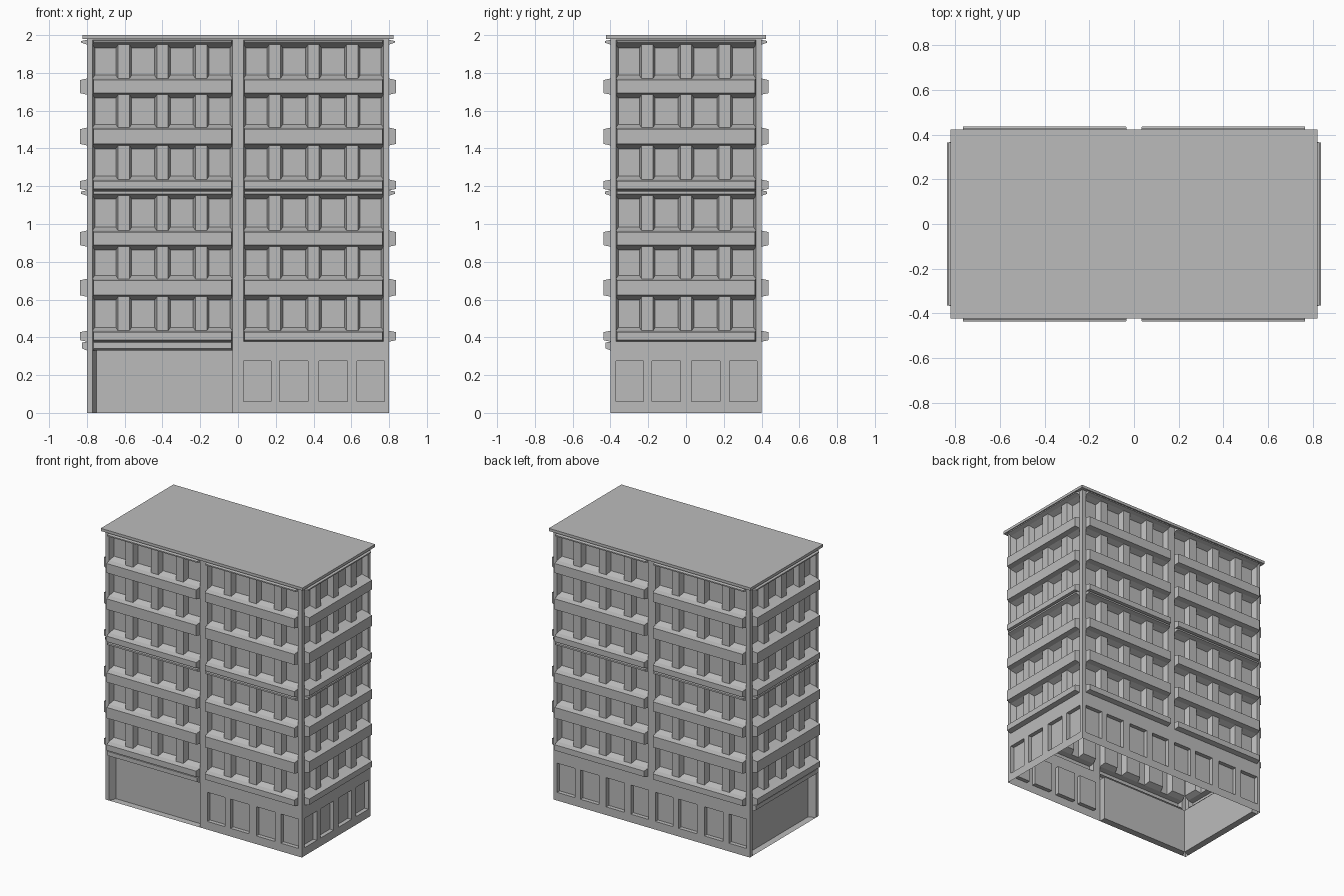
import bpy, bmesh
from mathutils import Vector

cube = bpy.data.objects.get("Cube")
if cube:
    bpy.data.objects.remove(cube, do_unlink=True)

# One plain grey for the whole building
grey = bpy.data.materials.new("concrete_grey")
grey.use_nodes = True
colour = (0.5, 0.5, 0.5, 1)
grey.diffuse_color = colour
grey.node_tree.nodes["Principled BSDF"].inputs["Base Color"].default_value = colour

WALL_TOP = 1.98
BAY = 0.4                                    # half width of one facade bay
FULL = [(-0.37, 0.37)]                       # span of balconies and cornices
CELLS = [(-0.37, -0.235), (-0.175, -0.03), (0.03, 0.175), (0.235, 0.37)]
PANES = [(-0.37, -0.225), (-0.18, -0.03), (0.03, 0.18), (0.23, 0.375)]
# Bottom and top of each balcony, then top of the window row above it
FLOORS = [(0.377, 0.435, 0.615), (0.615, 0.71, 0.88), (0.88, 0.965, 1.15),
          (1.178, 1.235, 1.416), (1.416, 1.51, 1.685), (1.685, 1.77, 1.95)]
parts = {}


def part(name):
    return parts.setdefault(name, bmesh.new())


class Facade:
    """A wall plane with u along the wall, z up and w outwards."""

    def __init__(self, normal, offset):
        self.n = Vector(normal)
        self.right = Vector((0, 0, 1)).cross(self.n)
        self.offset = offset

    def point(self, u, z, w):
        return self.right * u + self.n * (self.offset + w) + Vector((0, 0, z))

    def quad(self, name, corners):
        bm = part(name)
        bm.faces.new([bm.verts.new(self.point(*c)) for c in corners])

    def flat(self, u0, u1, z0, z1):
        if u1 - u0 > 0.001 and z1 - z0 > 0.001:
            self.quad("wall", [(u0, z0, 0), (u1, z0, 0), (u1, z1, 0), (u0, z1, 0)])

    def frustum(self, name, u0, u1, z0, z1, inset, depth):
        """Push a wall rectangle in or out, narrowing by left, right, bottom, top."""
        l, r, b, t = inset
        rim = [(u0, z0, 0), (u1, z0, 0), (u1, z1, 0), (u0, z1, 0)]
        cap = [(u0 + l, z0 + b, depth), (u1 - r, z0 + b, depth),
               (u1 - r, z1 - t, depth), (u0 + l, z1 - t, depth)]
        self.quad(name, cap)
        for i in range(4):
            j = (i + 1) % 4
            self.quad(name, [rim[i], rim[j], cap[j], cap[i]])

    def row(self, name, c, z0, z1, spans, inset, depth):
        """One storey strip of a bay, with flat wall between the spans."""
        u = c - BAY
        for a, b in spans:
            self.flat(u, c + a, z0, z1)
            self.frustum(name, c + a, c + b, z0, z1, inset, depth)
            u = c + b
        self.flat(u, c + BAY, z0, z1)

    def bay(self, c, recess=None):
        # Ground storey: a deep plain recess, or four set-in panes
        if recess:
            self.row("ground_recess", c, 0, 0.33, FULL, recess, -0.05)
            self.row("cornice", c, 0.33, 0.377, FULL, (0.005, 0.005, 0.012, 0.004), 0.025)
        else:
            self.flat(c - BAY, c + BAY, 0, 0.06)
            self.row("ground_window", c, 0.06, 0.275, PANES, (0, 0, 0, 0), -0.03)
            self.flat(c - BAY, c + BAY, 0.275, 0.377)
        # Upper storeys: balcony band below a row of tapered window bays
        for low, sill, head in FLOORS:
            self.row("balcony", c, low, sill, FULL, (0.005, 0.005, 0.008, 0.008), 0.037)
            self.row("window_bay", c, sill, head, CELLS, (0.012, 0.012, 0.018, 0.018), -0.04)
        # Thin cornices at mid height and under the roof
        for z0, z1 in ((1.15, 1.178), (1.95, 1.975)):
            self.row("cornice", c, z0, z1, FULL, (0.005, 0.005, 0.01, 0.006), 0.03)
        self.flat(c - BAY, c + BAY, 1.975, WALL_TOP)


front = Facade((0, -1, 0), 0.4)
front.bay(-BAY, recess=(0.02, 0, 0, 0))
front.bay(BAY)
back = Facade((0, 1, 0), 0.4)
back.bay(-BAY)
back.bay(BAY)
Facade((1, 0, 0), 0.8).bay(0)
Facade((-1, 0, 0), 0.8).bay(0, recess=(0, 0.02, 0, 0))

# Flat roof slab
roof = bmesh.ops.create_cube(part("roof_slab"), size=1)["verts"]
bmesh.ops.scale(part("roof_slab"), verts=roof, vec=(1.645, 0.845, 0.02))
bmesh.ops.translate(part("roof_slab"), verts=roof, vec=(0, 0, 1.99))

for name, bm in parts.items():
    bmesh.ops.remove_doubles(bm, verts=bm.verts, dist=0.0001)
    mesh = bpy.data.meshes.new(name)
    bm.to_mesh(mesh)
    bm.free()
    mesh.materials.append(grey)
    bpy.context.collection.objects.link(bpy.data.objects.new(name, mesh))
